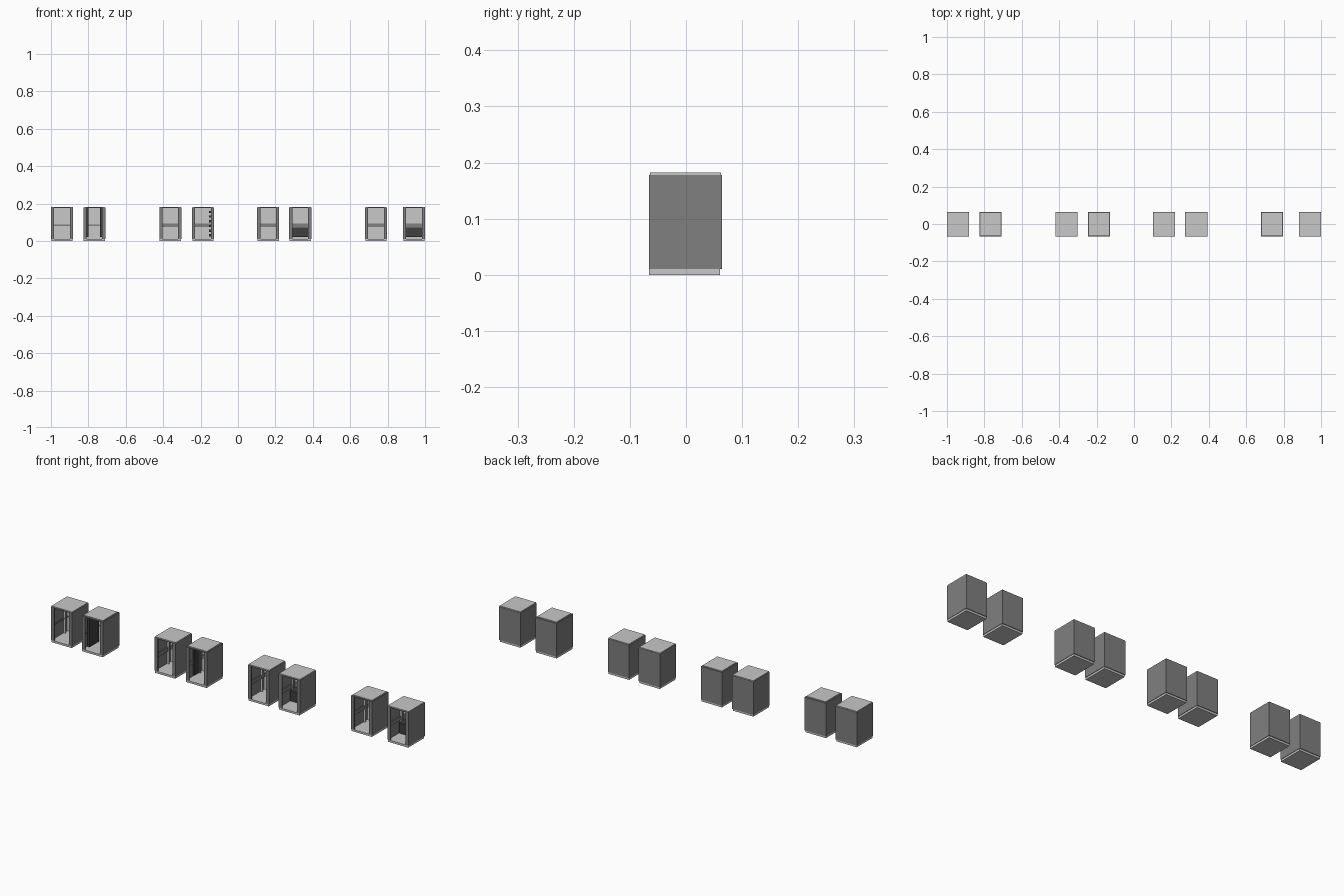
import bpy

if "Cube" in bpy.data.objects:
    bpy.data.objects.remove(bpy.data.objects["Cube"])


def material(name, grey):
    m = bpy.data.materials.new(name)
    m.use_nodes = True
    colour = (grey, grey, grey, 1)
    m.diffuse_color = colour
    m.node_tree.nodes["Principled BSDF"].inputs["Base Color"].default_value = colour
    return m


LIGHT = material("light grey panel", 0.58)
GREY = material("mid grey shell", 0.215)
DARK = material("dark fittings", 0.05)


def box(name, cx, x, y, z, mat):
    """Box from (min, max) pairs, with x measured from the cabinet centre."""
    verts = [(cx + a, b, c) for a in x for b in y for c in z]
    faces = [(0, 1, 3, 2), (4, 6, 7, 5), (0, 4, 5, 1),
             (2, 3, 7, 6), (0, 2, 6, 4), (1, 5, 7, 3)]
    mesh = bpy.data.meshes.new(name)
    mesh.from_pydata(verts, [], faces)
    mesh.materials.append(mat)
    ob = bpy.data.objects.new(name, mesh)
    bpy.context.collection.objects.link(ob)
    return ob


HW = 0.059                    # half width of a cabinet
FRONT, BACK = -0.066, 0.064
FLOOR, ROOF = 0.01, 0.178
WALL = 0.003


def pair(name, cx, inner, outer, y, z, mat):
    """Mirrored boxes on both sides of the cabinet."""
    for side, s in (("left", 1), ("right", -1)):
        box(f"{side}_{name}", cx, sorted((s * inner, s * outer)), y, z, mat)


def cabinet(cx, rimmed=False, belt=0.02, lining=False, sockets=False, unit=False):
    # Base, roof and the three closed sides
    box("base", cx, (-HW + 0.002, HW - 0.002), (FRONT, BACK - 0.003), (0, FLOOR), LIGHT)
    inset = 0.005 if rimmed else 0.001
    box("roof_frame", cx, (-HW, HW), (FRONT, BACK), (ROOF - 0.003, ROOF), GREY)
    box("roof_panel", cx, (-HW + inset, HW - inset),
        (FRONT + inset + 0.001, BACK - inset - 0.001), (ROOF, 0.182), LIGHT)
    pair("wall", cx, HW - WALL, HW, (FRONT, BACK), (FLOOR, ROOF - 0.003), GREY)
    box("back_wall", cx, (-HW + WALL, HW - WALL), (BACK - WALL, BACK), (FLOOR, ROOF - 0.003), GREY)
    box("back_lining", cx, (-HW + WALL, HW - WALL), (BACK - 0.005, BACK - WALL),
        (FLOOR, ROOF - 0.003), LIGHT)
    # Front posts, inner rails and the middle belt
    pair("front_post", cx, 0.042, HW - WALL, (FRONT, FRONT + 0.006), (FLOOR, ROOF - 0.003), GREY)
    pair("back_rail", cx, 0.046, HW - WALL, (0.03, 0.036), (FLOOR, ROOF - 0.003), LIGHT)
    mid = 0.084
    z = (mid - belt / 2, mid + belt / 2)
    box("back_belt", cx, (-HW + WALL, HW - WALL), (BACK - 0.01, BACK - 0.005), z, GREY)
    pair("side_belt", cx, HW - 0.008, HW - WALL, (FRONT + 0.006, BACK - 0.005), z, GREY)
    # Dark equipment
    if lining:
        pair("cable_duct", cx, 0.031, 0.042, (-0.045, 0.03), (0.02, ROOF - 0.003), DARK)
    if sockets:
        pair("power_strip", cx, 0.042, 0.05, (-0.02, 0.02), (0.02, ROOF - 0.006), DARK)
        for i in range(6):
            low = 0.024 + i * 0.025
            box("socket", cx, (0.032, 0.042), (-0.01, 0.01), (low, low + 0.012), DARK)
    if unit:
        box("equipment_unit", cx, (-0.045, 0.045), (0.005, BACK - 0.01), (0.02, 0.072), DARK)


cabinet(-0.941, belt=0.006)
cabinet(-0.768, rimmed=True, belt=0.006, lining=True)
cabinet(-0.362)
cabinet(-0.187, rimmed=True, sockets=True)
cabinet(0.161)
cabinet(0.333, unit=True)
cabinet(0.738, rimmed=True)
cabinet(0.941, unit=True)
